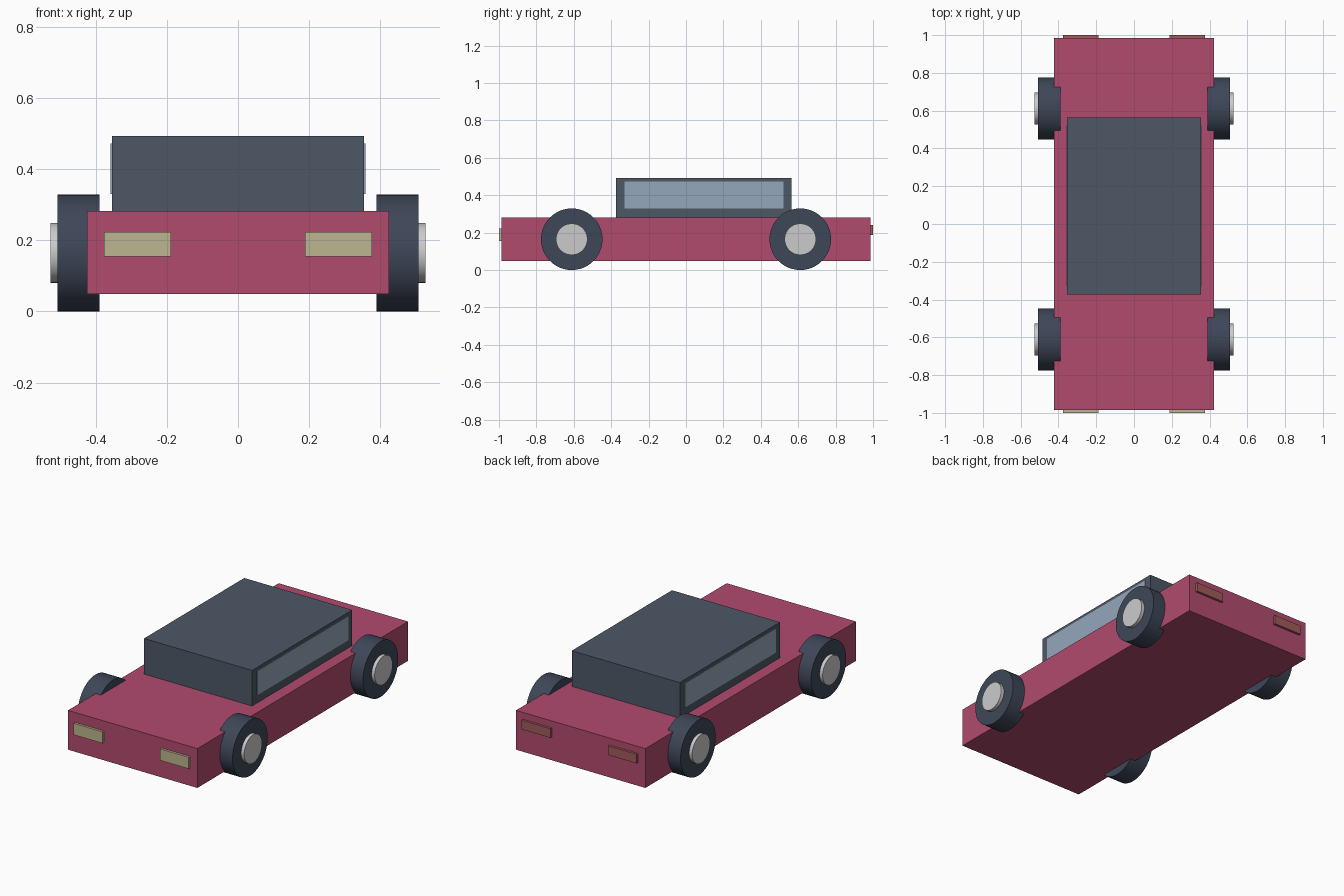
import bpy
import math

if "Cube" in bpy.data.objects:
    bpy.data.objects.remove(bpy.data.objects["Cube"])


def material(name, r, g, b):
    # sRGB 0-255 to linear diffuse colour
    m = bpy.data.materials.new(name)
    m.diffuse_color = tuple((c / 255) ** 2.2 for c in (r, g, b)) + (1,)
    m.use_nodes = True
    m.node_tree.nodes["Principled BSDF"].inputs["Base Color"].default_value = m.diffuse_color
    return m


RED = material("body_red", 176, 76, 110)
SLATE = material("cabin_slate", 78, 88, 102)
GLASS = material("window_blue", 148, 166, 186)
RUBBER = material("tyre_dark", 64, 72, 88)
LAMP = material("headlight_cream", 186, 180, 142)
TAIL = material("tail_light_red", 160, 92, 92)


def box(name, x, y, z, mat):
    # box spanning the (min, max) pairs
    spans = (x, y, z)
    bpy.ops.mesh.primitive_cube_add(size=1, location=[(a + b) / 2 for a, b in spans])
    o = bpy.context.object
    o.name = name
    o.scale = [b - a for a, b in spans]
    bpy.ops.object.transform_apply(location=False, rotation=False, scale=True)
    o.data.materials.append(mat)


def disc(name, radius, x0, x1, y, z, mat=None):
    # cylinder along x
    bpy.ops.mesh.primitive_cylinder_add(
        vertices=48, radius=radius, depth=abs(x1 - x0),
        location=((x0 + x1) / 2, y, z), rotation=(0, math.pi / 2, 0))
    o = bpy.context.object
    o.name = name
    bpy.ops.object.shade_smooth_by_angle(angle=math.radians(30))
    if mat:
        o.data.materials.append(mat)


# Body and cabin
box("body", (-0.424, 0.424), (-0.986, 0.986), (0.049, 0.282), RED)
box("cabin", (-0.354, 0.354), (-0.374, 0.564), (0.282, 0.493), SLATE)

for side, s in (("left", -1), ("right", 1)):
    # Side windows, slightly proud of the cabin
    box(f"{side}_window", sorted((s * 0.345, s * 0.358)), (-0.33, 0.521), (0.33, 0.473), GLASS)

    # Lights on the front and back faces
    lx = sorted((s * 0.189, s * 0.377))
    box(f"{side}_headlight", lx, (-1.0, -0.976), (0.155, 0.223), LAMP)
    box(f"{side}_tail_light", lx, (0.976, 1.0), (0.187, 0.241), TAIL)

    # Wheels with hubs
    for end, y in (("front", -0.611), ("back", 0.611)):
        disc(f"{end}_{side}_tyre", 0.1645, s * 0.39, s * 0.507, y, 0.1645, RUBBER)
        disc(f"{end}_{side}_hub", 0.084, s * 0.40, s * 0.527, y, 0.1645)
